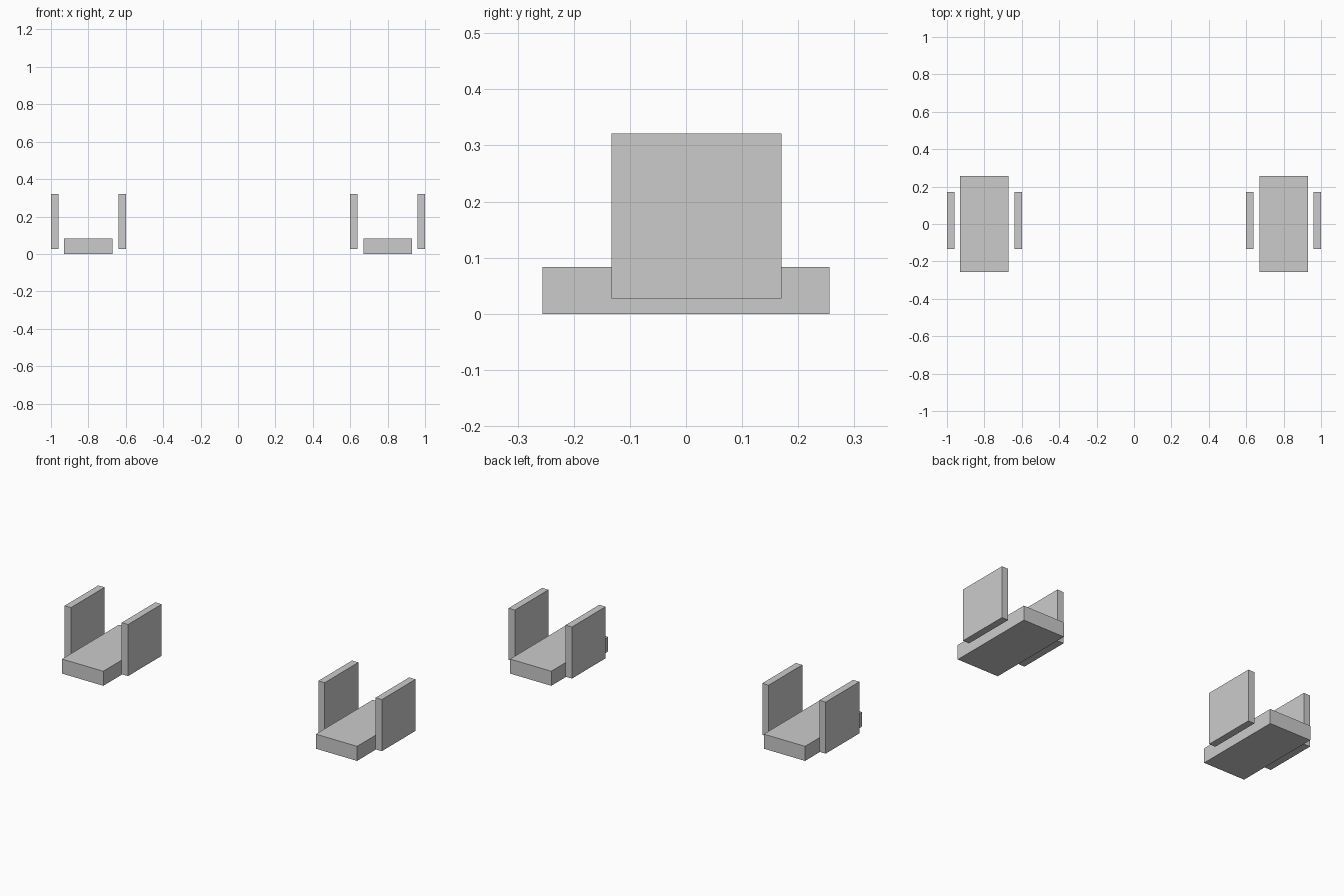
import bpy

if "Cube" in bpy.data.objects:
    bpy.data.objects.remove(bpy.data.objects["Cube"])


def box(name, x, y, z):
    """Axis-aligned box from (min, max) ranges."""
    bpy.ops.mesh.primitive_cube_add(size=1, location=[(a + b) / 2 for a, b in (x, y, z)])
    ob = bpy.context.object
    ob.name = name
    ob.scale = [b - a for a, b in (x, y, z)]
    bpy.ops.object.transform_apply(location=False, rotation=False, scale=True)
    return ob


CENTRE = 0.8                 # distance of each unit from the middle
PLATE_Y = (-0.133, 0.170)
PLATE_Z = (0.027, 0.321)

for side, cx in (("left", -CENTRE), ("right", CENTRE)):
    # Flat base slab
    box(f"{side}_base", (cx - 0.13, cx + 0.13), (-0.256, 0.256), (0.0, 0.083))
    # Upright plates flanking the base
    box(f"{side}_plate_a", (cx - 0.2, cx - 0.16), PLATE_Y, PLATE_Z)
    box(f"{side}_plate_b", (cx + 0.16, cx + 0.2), PLATE_Y, PLATE_Z)
